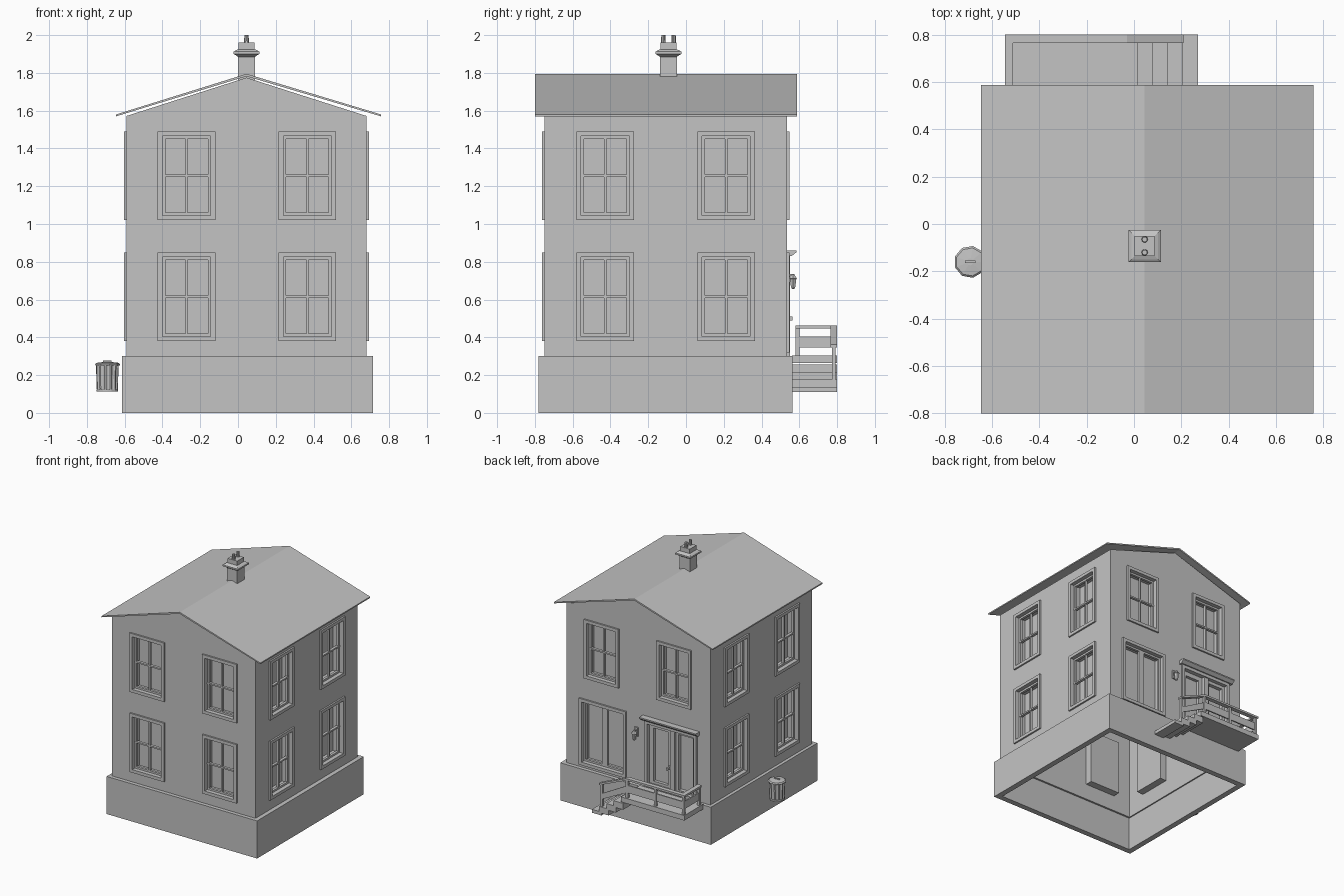
import bpy, bmesh, math
from mathutils import Vector, Matrix

cube = bpy.data.objects.get("Cube")
if cube:
    bpy.data.objects.remove(cube)

stone = bpy.data.materials.new("plain grey")
stone.use_nodes = True
stone.diffuse_color = (0.55, 0.55, 0.55, 1)
stone.node_tree.nodes["Principled BSDF"].inputs["Base Color"].default_value = (0.55, 0.55, 0.55, 1)

X0, X1, Y0, Y1 = -0.59, 0.68, -0.75, 0.535   # outer wall faces
XM = 0.045                                    # ridge line


def finish(name, bm):
    bmesh.ops.recalc_face_normals(bm, faces=bm.faces)
    me = bpy.data.meshes.new(name)
    bm.to_mesh(me)
    bm.free()
    me.materials.append(stone)
    ob = bpy.data.objects.new(name, me)
    bpy.context.scene.collection.objects.link(ob)
    return ob


def add_box(bm, a, b):
    a, b = Vector(a), Vector(b)
    size = Vector([abs(v) for v in b - a])
    m = Matrix.Translation((a + b) / 2) @ Matrix.Diagonal(size).to_4x4()
    bmesh.ops.create_cube(bm, size=1, matrix=m)


def boxes(name, items):
    bm = bmesh.new()
    for a, b in items:
        add_box(bm, a, b)
    return finish(name, bm)


def prism(name, profile, y0, y1, caps=True, skip=()):
    """Extrude an x-z profile along y."""
    bm = bmesh.new()
    r0, r1 = [[bm.verts.new((x, y, z)) for x, z in profile] for y in (y0, y1)]
    n = len(profile)
    for i in range(n):
        if i not in skip:
            j = (i + 1) % n
            bm.faces.new((r0[i], r0[j], r1[j], r1[i]))
    if caps:
        bm.faces.new(r0)
        bm.faces.new(r1)
    return finish(name, bm)


def lathe(bm, profile, sides, centre, turn=0.0):
    """Stack of rings (radius, z) closed at both ends."""
    rings = []
    for r, z in profile:
        angles = [turn + 2 * math.pi * i / sides for i in range(sides)]
        rings.append([bm.verts.new((centre[0] + r * math.cos(t), centre[1] + r * math.sin(t), z)) for t in angles])
    for lo, hi in zip(rings, rings[1:]):
        for i in range(sides):
            j = (i + 1) % sides
            bm.faces.new((lo[i], lo[j], hi[j], hi[i]))
    bm.faces.new(rings[0])
    bm.faces.new(rings[-1])


def on_wall(side, u, d, z):
    """Map position along a wall, distance outwards and height to space."""
    return {"front": (u, Y0 - d, z), "back": (u, Y1 + d, z),
            "left": (X1 + d, u, z), "right": (X0 - d, u, z)}[side]


def ring(side, u0, u1, z0, z1, w, d0, d1):
    spans = [(u0, u1, z0, z0 + w), (u0, u1, z1 - w, z1),
             (u0, u0 + w, z0 + w, z1 - w), (u1 - w, u1, z0 + w, z1 - w)]
    return [(on_wall(side, a, d0, c), on_wall(side, b, d1, e)) for a, b, c, e in spans]


cuts = []


def window(name, side, u0, u1, z0, z1, cross=True):
    w, back = 0.025, -0.08
    um, zm = (u0 + u1) / 2, (z0 + z1) / 2
    a, b, c, e = u0 + w, u1 - w, z0 + w, z1 - w
    def p(u, d, z):
        return on_wall(side, u, d, z)
    cuts.append((p(a, -0.06, c), p(b, 0.05, e)))
    parts = ring(side, u0, u1, z0, z1, w, -0.005, 0.013)              # surround
    parts += ring(side, a - 0.008, b + 0.008, c - 0.008, e + 0.008, 0.008, back, -0.005)  # reveal
    parts += ring(side, a, b, c, e, 0.015, -0.04, -0.02)              # sash
    bar = 0.006 if cross else 0.025
    parts.append((p(um - bar, -0.04, c), p(um + bar, -0.02, e)))
    if cross:
        parts.append((p(a, -0.04, zm - 0.006), p(b, -0.018, zm + 0.006)))
    parts.append((p(a - 0.008, back - 0.008, c - 0.008), p(b + 0.008, back, e + 0.008)))  # pane
    boxes(name, parts)


# Windows on all four walls
rows = {"lower": (0.38, 0.85), "upper": (1.02, 1.49)}
cols = {"front": ((-0.425, -0.12), (0.215, 0.52)), "back": ((-0.425, -0.12), (0.215, 0.52)),
        "left": ((-0.58, -0.275), (0.06, 0.365)), "right": ((-0.58, -0.275), (0.06, 0.365))}
for side, spans in cols.items():
    for row, (z0, z1) in rows.items():
        if side == "back" and row == "lower":
            continue
        for k, (u0, u1) in enumerate(spans):
            window(f"{side}_{row}_window_{k + 1}", side, u0, u1, z0, z1)
window("garden_window", "back", 0.15, 0.565, 0.32, 0.85, cross=False)

# Door with sidelight, handle and hood
DZ0, DZ1 = 0.3, 0.83
cuts.append(((-0.45, Y1 - 0.06, DZ0 + 0.005), (-0.04, Y1 + 0.05, DZ1 - 0.025)))
door = ring("back", -0.475, -0.015, DZ0, DZ1, 0.025, -0.04, 0.015)
door += [((-0.275, Y1 - 0.05, DZ0), (-0.235, Y1 + 0.005, DZ1)),
         ((-0.45, Y1 - 0.06, DZ0), (-0.04, Y1 - 0.045, DZ1))]
door += ring("back", -0.235, -0.04, 0.31, 0.805, 0.035, -0.045, -0.02)
door += ring("back", -0.45, -0.275, 0.31, 0.805, 0.025, -0.045, -0.015)
door += [((-0.235, Y1 - 0.045, 0.49), (-0.22, Y1 + 0.03, 0.51))]
boxes("entrance_door", door)
hood = prism("door_hood", [(0.0, 0.83), (0.025, 0.83), (0.05, 0.85), (0.05, 0.86), (0.0, 0.86)], 0, 0.5)
hood.rotation_euler = (0, 0, math.pi / 2)
hood.location = (0.005, Y1 - 0.001, 0)

# Wall lantern
bm = bmesh.new()
add_box(bm, (0.045, Y1, 0.68), (0.075, Y1 + 0.01, 0.75))
add_box(bm, (0.055, Y1, 0.725), (0.065, Y1 + 0.04, 0.735))
lathe(bm, [(0.006, 0.655), (0.013, 0.665), (0.02, 0.71), (0.024, 0.712), (0.006, 0.735)], 6, (0.06, Y1 + 0.032))
finish("wall_lantern", bm)

# Hollow gabled walls, open below
eave = 1.572
walls = prism("walls", [(X0, 0.27), (X1, 0.27), (X1, eave), (XM, 1.775), (X0, eave)], Y0, Y1, skip=(0,))
cutter = boxes("opening_cutter", cuts)
cutter.hide_render = True
cutter.hide_set(True)
cutter.display_type = 'WIRE'
shell = walls.modifiers.new("thickness", 'SOLIDIFY')
shell.thickness = 0.03
shell.offset = -1
shell.use_even_offset = True
holes = walls.modifiers.new("openings", 'BOOLEAN')
holes.object = cutter
holes.solver = 'EXACT'

# Plinth, an open ring
e = 0.03
px0, px1, py0, py1, t = X0 - 0.025, X1 + 0.035, Y0 - e, Y1 + e, 0.045
boxes("plinth", [((px0, py0, 0), (px1, py0 + t, 0.3)), ((px0, py1 - t, 0), (px1, py1, 0.3)),
                 ((px0, py0 + t, 0), (px0 + t, py1 - t, 0.3)), ((px1 - t, py0 + t, 0), (px1, py1 - t, 0.3))])

# Thin pitched roof
prism("roof", [(-0.645, 1.57), (XM, 1.782), (0.757, 1.57), (0.757, 1.58), (XM, 1.795), (-0.645, 1.58)], -0.8, 0.587)

# Chimney with collar and pots
bm = bmesh.new()
q = math.sqrt(2)
stack = [(0.045, 1.7), (0.045, 1.885), (0.056, 1.893), (0.068, 1.9), (0.068, 1.912), (0.056, 1.92), (0.042, 1.925), (0.042, 1.96)]
lathe(bm, [(r * q, z) for r, z in stack], 4, (XM, -0.093), math.pi / 4)
for y in (-0.12, -0.065):
    lathe(bm, [(0.014, 1.95), (0.011, 2.0)], 10, (XM, y))
finish("chimney", bm)

# Porch platform and steps
PY0, PY1 = 0.56, 0.8
porch = [((-0.545, PY0, 0.265), (0.015, PY1, 0.305))]
for k in range(4):
    x = 0.015 + 0.064 * k
    top = 0.257 - 0.04 * k
    porch.append(((x - 0.02, PY0, max(top - 0.05, 0.11)), (x + 0.064, PY1, top)))
boxes("porch_and_steps", porch)

# Railing: posts, top rail, mid board and sloping end
rail = []
for z0, z1 in ((0.447, 0.463), (0.345, 0.405)):
    inset = 0.0 if z0 > 0.4 else 0.012
    rail.append(((-0.545 + inset, 0.765 + inset, z0), (-0.03, PY1 - inset, z1)))
    rail.append(((-0.545 + inset, 0.58, z0), (-0.51 - inset, 0.765 + inset, z1)))
for x, y in ((-0.528, 0.59), (-0.528, 0.782), (-0.28, 0.782), (-0.03, 0.782)):
    rail.append(((x - 0.01, y - 0.01, 0.3), (x + 0.01, y + 0.01, 0.45)))
rail.append(((0.185, 0.772, 0.13), (0.205, 0.792, 0.35)))
boxes("porch_railing", rail)
prism("stair_handrail", [(-0.03, 0.447), (0.21, 0.345), (0.21, 0.361), (-0.03, 0.463)], 0.765, PY1)
prism("stair_board", [(-0.03, 0.345), (0.19, 0.235), (0.19, 0.28), (-0.03, 0.4)], 0.777, 0.787)

# Ribbed bin with lid and handle
bm = bmesh.new()
centre, n = (-0.692, -0.16), 48
lathe(bm, [(0.05, 0.118), (0.054, 0.25)], n, centre)
bm.verts.ensure_lookup_table()
for i, v in enumerate(bm.verts):
    if i % 4 > 1:
        v.co.x += (v.co.x - centre[0]) * 0.12
        v.co.y += (v.co.y - centre[1]) * 0.12
lathe(bm, [(0.057, 0.113), (0.057, 0.125)], 16, centre)
lathe(bm, [(0.066, 0.25), (0.068, 0.258), (0.06, 0.265), (0.015, 0.27)], 9, centre)
add_box(bm, (centre[0] - 0.022, centre[1] - 0.005, 0.265), (centre[0] + 0.022, centre[1] + 0.005, 0.278))
finish("bin", bm)
